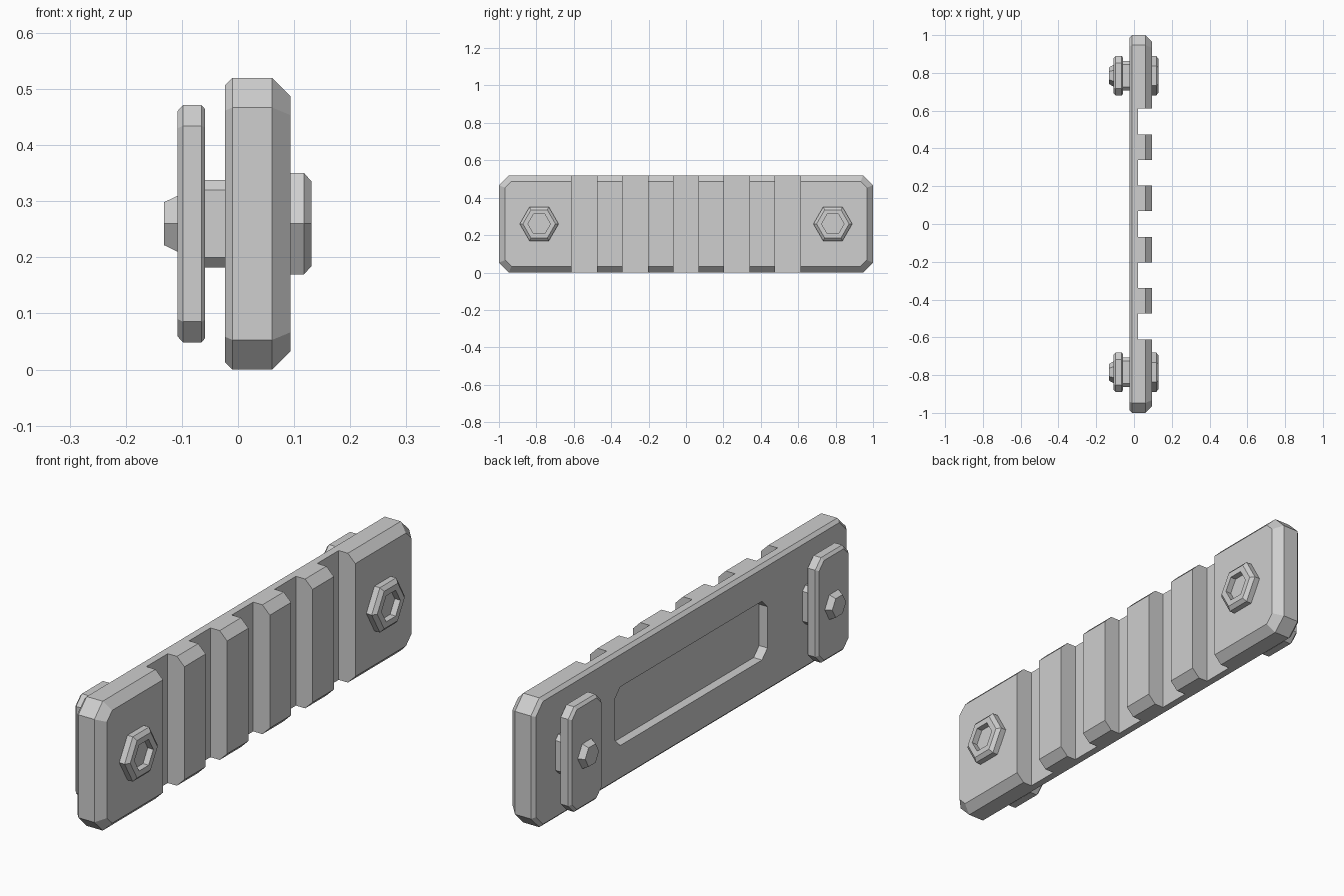
import bpy
import bmesh
import math
from mathutils import Matrix

if "Cube" in bpy.data.objects:
    bpy.data.objects.remove(bpy.data.objects["Cube"], do_unlink=True)

grey = bpy.data.materials.new("light grey")
grey.use_nodes = True
COLOUR = (0.62, 0.62, 0.62, 1)
grey.diffuse_color = COLOUR
grey.node_tree.nodes["Principled BSDF"].inputs["Base Color"].default_value = COLOUR

MID_Z = 0.26


def cut_rect(hy, hz, cut, inset=0):
    """Rectangle with cut corners, offset evenly inwards."""
    hy, hz = hy - inset, hz - inset
    cut -= inset * (2 - math.sqrt(2))
    quarter = [(hy, hz - cut), (hy - cut, hz)]
    half = quarter + [(-y, z) for y, z in reversed(quarter)]
    return half + [(-y, -z) for y, z in half]


def hexagon(r):
    return [(r * math.cos(i * math.pi / 3), r * math.sin(i * math.pi / 3)) for i in range(6)]


def add_object(name, bm):
    bmesh.ops.recalc_face_normals(bm, faces=bm.faces[:])
    mesh = bpy.data.meshes.new(name)
    bm.to_mesh(mesh)
    bm.free()
    mesh.materials.append(grey)
    obj = bpy.data.objects.new(name, mesh)
    bpy.context.collection.objects.link(obj)
    return obj


def loft(name, y, sections):
    """Skin a closed solid through (x, outline) sections."""
    bm = bmesh.new()
    rings = [[bm.verts.new((x, y + py, MID_Z + pz)) for py, pz in outline]
             for x, outline in sections]
    for a, b in zip(rings, rings[1:]):
        for i in range(len(a)):
            j = (i + 1) % len(a)
            bm.faces.new((a[i], a[j], b[j], b[i]))
    bm.faces.new(rings[0])
    bm.faces.new(rings[-1])
    return add_object(name, bm)


# Rail body with a long pocket sunk into its back
body = (1.0, 0.26, 0.053)
pocket = cut_rect(0.485, 0.118, 0.035)
rail = loft("rail", 0, [
    (0.014, pocket),
    (-0.023, pocket),
    (-0.023, cut_rect(*body, 0.013)),
    (-0.010, cut_rect(*body)),
    (0.061, cut_rect(*body)),
    (0.094, cut_rect(*body, 0.033)),
])

# Five cross slots cut through the front of the rail
bm = bmesh.new()
for i in range(-2, 3):
    bmesh.ops.create_cube(bm, size=1, matrix=Matrix.Translation((0.12, i * 0.2715, MID_Z))
                          @ Matrix.Diagonal((0.2, 0.136, 1, 1)))
cutter = add_object("slot_cutter", bm)
cutter.hide_render = True
mod = rail.modifiers.new("slots", "BOOLEAN")
mod.operation = "DIFFERENCE"
mod.solver = "EXACT"
mod.object = cutter
bpy.context.view_layer.objects.active = rail
bpy.ops.object.modifier_apply(modifier=mod.name)
bpy.data.objects.remove(cutter, do_unlink=True)

# Clamp hardware at both ends
plate = (0.104, 0.2115, 0.037)
for end, y in (("front", -0.785), ("back", 0.785)):
    loft(end + "_clamp_plate", y, [
        (-0.108, cut_rect(*plate, 0.011)),
        (-0.098, cut_rect(*plate)),
        (-0.065, cut_rect(*plate)),
        (-0.059, cut_rect(*plate, 0.007)),
    ])
    spacer = cut_rect(0.078, 0.078, 0.018)
    loft(end + "_spacer", y, [(-0.060, spacer), (-0.022, spacer)])
    loft(end + "_bolt_tip", y, [(-0.132, hexagon(0.044)), (-0.107, hexagon(0.058))])
    loft(end + "_bolt_head", y, [
        (0.093, hexagon(0.104)),
        (0.118, hexagon(0.104)),
        (0.131, hexagon(0.087)),
        (0.131, hexagon(0.060)),
        (0.106, hexagon(0.060)),
    ])
